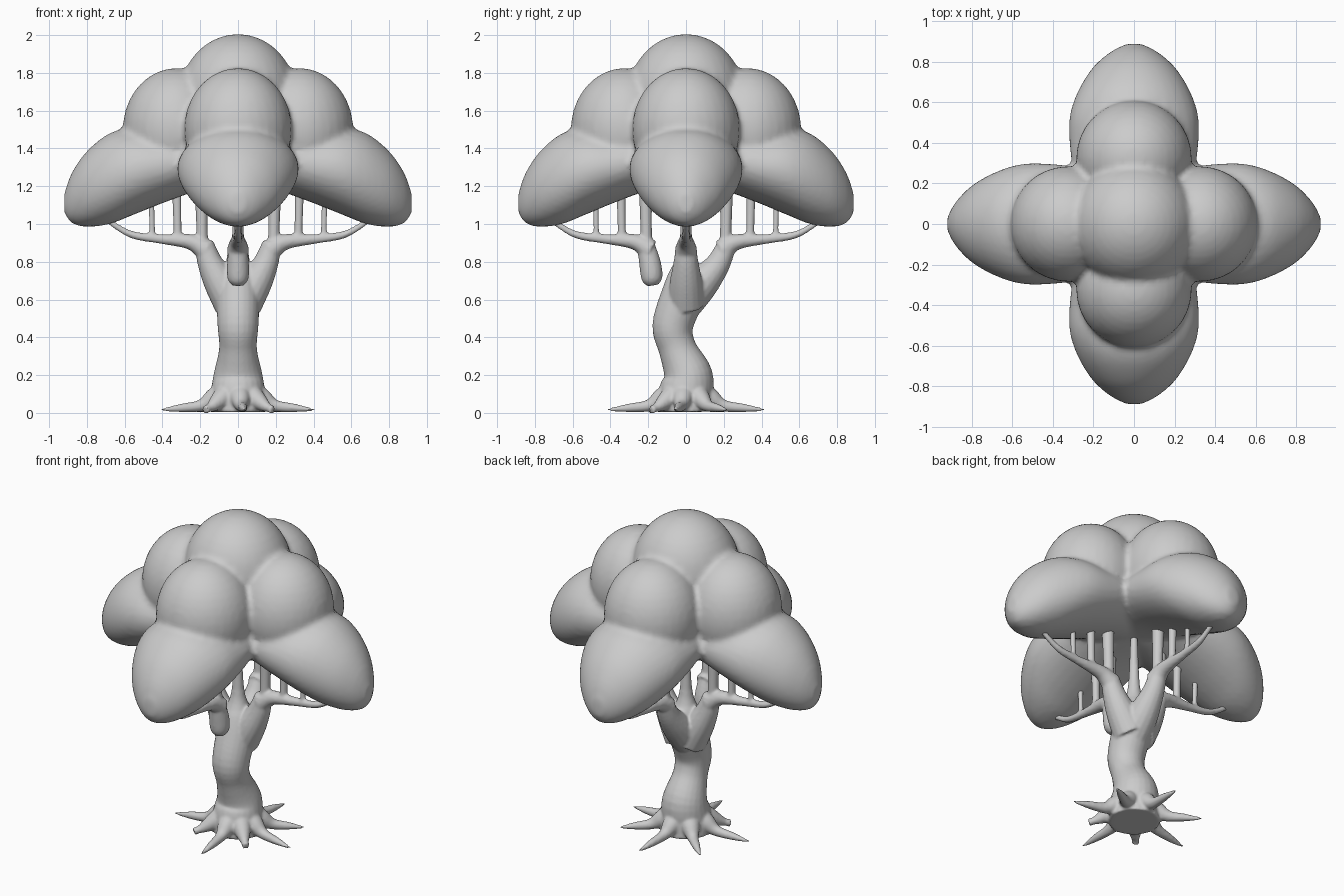
import bpy, bmesh
from math import sin, cos, pi, radians
from mathutils import Vector, Matrix

if "Cube" in bpy.data.objects:
    bpy.data.objects.remove(bpy.data.objects["Cube"])


def smooth_path(keys, steps=5):
    """Catmull-Rom interpolation of tuples of any length."""
    k = [Vector(p) for p in keys]
    k = [k[0]] + k + [k[-1]]
    out = []
    for i in range(1, len(k) - 2):
        a, b, c, d = k[i - 1:i + 3]
        for s in range(steps):
            t = s / steps
            out.append(0.5 * (2 * b + (c - a) * t + (2 * a - 5 * b + 4 * c - d) * t * t
                              + (3 * b - a - 3 * c + d) * t ** 3))
    return out + [k[-2]]


def loft(bm, rings):
    """Skin a closed solid over rings of points."""
    rows = [[bm.verts.new(p) for p in r] for r in rings]
    n = len(rows[0])
    for a, b in zip(rows, rows[1:]):
        for i in range(n):
            j = (i + 1) % n
            bm.faces.new((a[i], a[j], b[j], b[i]))
    bm.faces.new(rows[0][::-1])
    bm.faces.new(rows[-1])


def tube(bm, keys, turn=0.0, sides=16):
    """Tapering limb through (x, y, z, radius) keys, turned about z."""
    path = smooth_path([Vector(k) for k in keys])
    rot = Matrix.Rotation(turn, 3, 'Z')
    pts = [Vector(p[:3]) for p in path]
    rings = []
    for i, p in enumerate(pts):
        d = (pts[min(i + 1, len(pts) - 1)] - pts[max(i - 1, 0)]).normalized()
        u = d.cross(Vector((0, 1, 0))).normalized()
        v = d.cross(u)
        r = max(path[i][3], 0.004)
        rings.append([rot @ (p + r * (cos(2 * pi * s / sides) * u + sin(2 * pi * s / sides) * v))
                      for s in range(sides)])
    loft(bm, rings)


def ball(bm, centre, size):
    bmesh.ops.create_uvsphere(bm, u_segments=32, v_segments=20, radius=1,
                              matrix=Matrix.Translation(centre) @ Matrix.Diagonal((*size, 1)))


def finish(bm, name, voxel, rounds):
    """Fuse the overlapping solids into one soft skin."""
    bmesh.ops.recalc_face_normals(bm, faces=bm.faces)
    me = bpy.data.meshes.new(name)
    bm.to_mesh(me)
    bm.free()
    ob = bpy.data.objects.new(name, me)
    bpy.context.collection.objects.link(ob)
    m = ob.modifiers.new("fuse", 'REMESH')
    m.mode = 'VOXEL'
    m.voxel_size = voxel
    m.use_smooth_shade = True
    s = ob.modifiers.new("soften", 'SMOOTH')
    s.factor = 0.5
    s.iterations = rounds
    return ob


# Canopy: top dome, then an upper and a drooping lower lobe on each side
bm = bmesh.new()
ball(bm, (0, 0, 1.67), (0.31, 0.31, 0.335))
lower = [(0, 1.5, 1.22, .25), (.2, 1.5, 1.18, .28), (.4, 1.5, 1.11, .305), (.55, 1.51, 1.05, .305),
         (.68, 1.48, 1.0, .265), (.8, 1.385, .985, .195), (.88, 1.27, 1.005, .11), (.92, 1.16, 1.06, .035)]
for q in range(4):
    rot = Matrix.Rotation(q * pi / 2, 3, 'Z')
    reach = 1.0 if q % 2 == 0 else 0.965
    wide = 0.97 if q % 2 == 0 else 1.04
    ball(bm, rot @ Vector((0.325, 0, 1.5)), (0.285, 0.285, 0.325))
    loft(bm, [[rot @ Vector((d * reach, w * wide * cos(2 * pi * s / 32),
                             (t + b) / 2 + (t - b) / 2 * sin(2 * pi * s / 32))) for s in range(32)]
              for d, t, b, w in smooth_path(lower)])
finish(bm, "canopy", 0.018, 3)

# Trunk with its lean
bm = bmesh.new()
tube(bm, [(0, 0, .005, .15), (0, 0, .1, .145), (0, .01, .2, .13), (0, -.045, .34, .1),
          (0, -.07, .46, .108), (0, -.02, .62, .112), (0, .0, .75, .085), (0, .0, .83, .04)], sides=24)

# Outer part of each branch and the twigs rising into the canopy
outer = [(.17, 0, .86, .06), (.25, 0, .905, .042), (.4, 0, .92, .026), (.55, 0, .94, .02),
         (.64, 0, .985, .016), (.7, 0, 1.03, .016)]
twigs = [(.19, .88, .036), (.32, .91, .026), (.455, .92, .018)]
for q in range(4):
    shift = 0.0 if q % 2 == 0 else 0.02
    turn = q * pi / 2
    tube(bm, [(x + shift, y, z, r) for x, y, z, r in outer], turn)
    for x, z, r in twigs:
        tube(bm, [(x + shift, 0, z, r * 1.2), (x + shift, 0, z + .06, r * .85),
                  (x + shift + .005, 0, 1.2, r)], turn)

# Limbs joining trunk to branches; the front one hangs free
for turn in (0, pi):
    tube(bm, [(.03, 0, .58, .1), (.1, 0, .7, .085), (.15, 0, .8, .066), (.18, 0, .9, .05)], turn)
tube(bm, [(-.03, 0, .56, .1), (.08, 0, .68, .09), (.17, 0, .79, .065), (.22, 0, .9, .05)], pi / 2)
tube(bm, [(.175, 0, .675, .03), (.18, 0, .71, .055), (.19, 0, .79, .058), (.215, 0, .9, .045)], -pi / 2)

# Slim spike in the middle of the fork
tube(bm, [(0, 0, .78, .07), (0, 0, .9, .035), (0, 0, 1.25, .02)])

# Roots
for deg, length in ((-8, .41), (35, .38), (85, .42), (137, .39), (187, .41), (228, .26), (275, .42), (315, .26)):
    tip = .006 if length > .3 else .022
    tube(bm, [(.05, 0, .12, .07), (.13, 0, .075, .055), (.2, 0, .038, .032),
              (.2 + (length - .2) * .5, 0, .026, .022), (length, 0, .016, tip)], radians(deg))
finish(bm, "trunk_and_branches", 0.009, 3)
